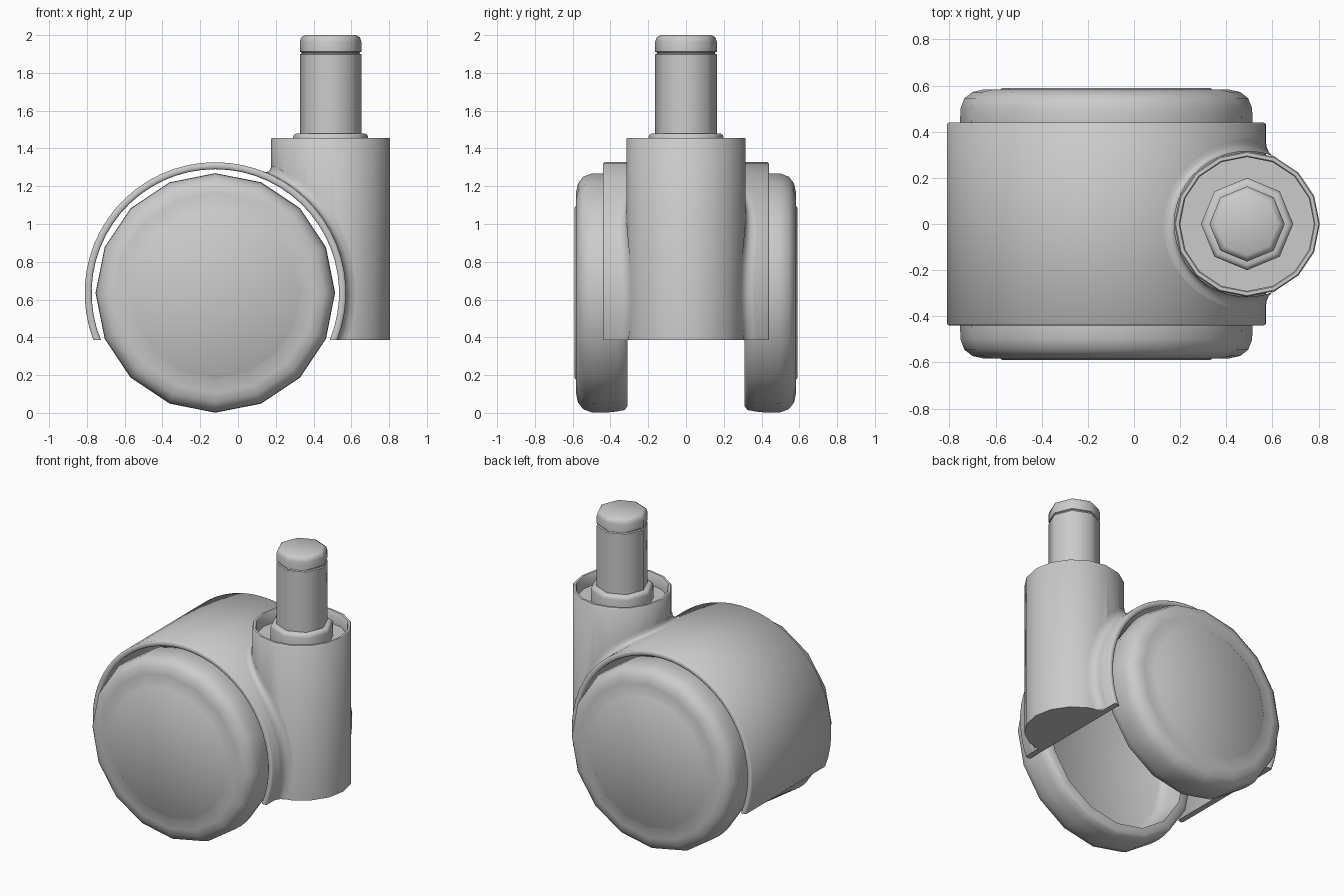
import bpy, bmesh
from math import sin, cos, pi, sqrt, asin, acos, atan2
from mathutils import Vector

if "Cube" in bpy.data.objects:
    bpy.data.objects.remove(bpy.data.objects["Cube"])

HUB_X, HUB_Z = -0.12, 0.635   # wheel axis (runs along y)
R_OUT, R_IN = 0.692, 0.655    # hood radii
PIN_X, R_SLEEVE = 0.49, 0.315
BASE_Z = 0.385


def finish(name, bm, angle=40):
    bmesh.ops.remove_doubles(bm, verts=bm.verts, dist=1e-5)
    bmesh.ops.recalc_face_normals(bm, faces=bm.faces)
    me = bpy.data.meshes.new(name)
    bm.to_mesh(me)
    bm.free()
    ob = bpy.data.objects.new(name, me)
    bpy.context.collection.objects.link(ob)
    smooth(ob, angle)
    return ob


def smooth(ob, angle):
    bpy.ops.object.select_all(action='DESELECT')
    bpy.context.view_layer.objects.active = ob
    ob.select_set(True)
    bpy.ops.object.shade_smooth_by_angle(angle=angle * pi / 180)


def lathe(name, profile, sides, place, angle=40):
    """Revolve (radius, height) points; place(a, b, h) maps to world."""
    bm = bmesh.new()
    rings = [[bm.verts.new(place(r * cos(2 * pi * i / sides), r * sin(2 * pi * i / sides), h))
              for i in range(sides)] for r, h in profile]
    for lo, hi in zip(rings, rings[1:]):
        for i in range(sides):
            j = (i + 1) % sides
            bm.faces.new((lo[i], lo[j], hi[j], hi[i]))
    bm.faces.new(rings[0])
    bm.faces.new(rings[-1])
    return finish(name, bm, angle)


def upright(a, b, h):
    return (PIN_X + a, b, h)


# wheels: cup-shaped, hollow towards the middle, raised disc outside
wheel = [(0.50, 0.50), (0.53, 0.48), (0.545, 0.44), (0.55, 0.31), (0.60, 0.31), (0.62, 0.325),
         (0.628, 0.37), (0.634, 0.43), (0.632, 0.50), (0.615, 0.545), (0.58, 0.572),
         (0.53, 0.583), (0.46, 0.583), (0.45, 0.59)]
for side, name in ((-1, "front_wheel"), (1, "back_wheel")):
    lathe(name, wheel, 16, lambda a, b, h: (HUB_X + a, side * h, HUB_Z + b), 45)

# hood: curved shell over both wheels
bm = bmesh.new()
n = 36
a_out, a_in = asin((BASE_Z - HUB_Z) / R_OUT), asin((BASE_Z - HUB_Z) / R_IN)
c = 0.008
section = [(R_OUT, 0.44 - c), (R_OUT - c, 0.44), (R_IN + c, 0.44), (R_IN, 0.44 - c)]
section += [(r, -y) for r, y in reversed(section)]
rings = []
for i in range(n + 1):
    ring = []
    for r, y in section:
        a0 = asin((BASE_Z - HUB_Z) / r)
        a = a0 + (pi - 2 * a0) * i / n
        ring.append(bm.verts.new((HUB_X + r * cos(a), y, HUB_Z + r * sin(a))))
    rings.append(ring)
for p, q in zip(rings, rings[1:]):
    for k in range(len(section)):
        m = (k + 1) % len(section)
        bm.faces.new((p[k], p[m], q[m], q[k]))
bm.faces.new(rings[0])
bm.faces.new(rings[-1])
finish("wheel_hood", bm, 50)

# sleeve: upright socket with a recessed top, trimmed to the hood
sleeve = lathe("pin_sleeve", [(R_SLEEVE, BASE_Z), (R_SLEEVE, 1.45), (0.31, 1.456), (0.295, 1.456),
                              (0.29, 1.45), (0.29, 1.37)], 16, upright)
cutter = lathe("sleeve_cutter", [(0.672, -0.6), (0.672, 0.6)], 64,
               lambda a, b, h: (HUB_X + a, h, HUB_Z + b))
cutter.hide_render = True
mod = sleeve.modifiers.new("trim", 'BOOLEAN')
mod.operation, mod.solver, mod.object = 'DIFFERENCE', 'EXACT', cutter
bpy.context.view_layer.objects.active = sleeve
bpy.ops.object.modifier_apply(modifier=mod.name)
bpy.data.objects.remove(cutter)
smooth(sleeve, 40)

# fillet: blend strip where sleeve meets hood
bm = bmesh.new()
F, steps = 0.055, 40
top = acos((PIN_X - R_SLEEVE - HUB_X) / R_OUT) - 1e-4
rows = []
for i in range(steps + 1):
    t = pi * i / steps
    a = a_out + (top - a_out) * sin(t)
    x, z = HUB_X + R_OUT * cos(a), HUB_Z + R_OUT * sin(a)
    y = sqrt(max(0, R_SLEEVE ** 2 - (x - PIN_X) ** 2)) * (1 if t < pi / 2 else -1)
    p = Vector((x, y, z))
    n1 = Vector((x - PIN_X, y, 0)).normalized()
    n2 = Vector((cos(a), 0, sin(a)))
    on_hood = p + F * n1
    d = Vector((on_hood.x - HUB_X, 0, on_hood.z - HUB_Z))
    on_hood += d.normalized() * (R_OUT - d.length)
    on_sleeve = p + F * n2
    d = Vector((on_sleeve.x - PIN_X, on_sleeve.y, 0))
    on_sleeve += d.normalized() * (R_SLEEVE - d.length)
    row = []
    for k in range(5):
        s = k / 4
        q = on_hood * (1 - s) ** 2 + p * 2 * s * (1 - s) + on_sleeve * s * s
        q.z = max(q.z, BASE_Z)
        row.append(bm.verts.new(q))
    rows.append(row)
for p, q in zip(rows, rows[1:]):
    for k in range(4):
        bm.faces.new((p[k], p[k + 1], q[k + 1], q[k]))
finish("sleeve_fillet", bm, 60)

# pin: octagonal post with grooved head, standing in a collar
lathe("mounting_pin", [(0.163, 1.37), (0.163, 1.898), (0.154, 1.902), (0.154, 1.908), (0.163, 1.912),
                       (0.163, 1.965), (0.156, 1.988), (0.135, 2.0)], 8, upright, 50)
lathe("pin_collar", [(0.20, 1.37), (0.20, 1.455), (0.195, 1.472), (0.18, 1.48), (0.16, 1.48)],
      8, upright, 50)
